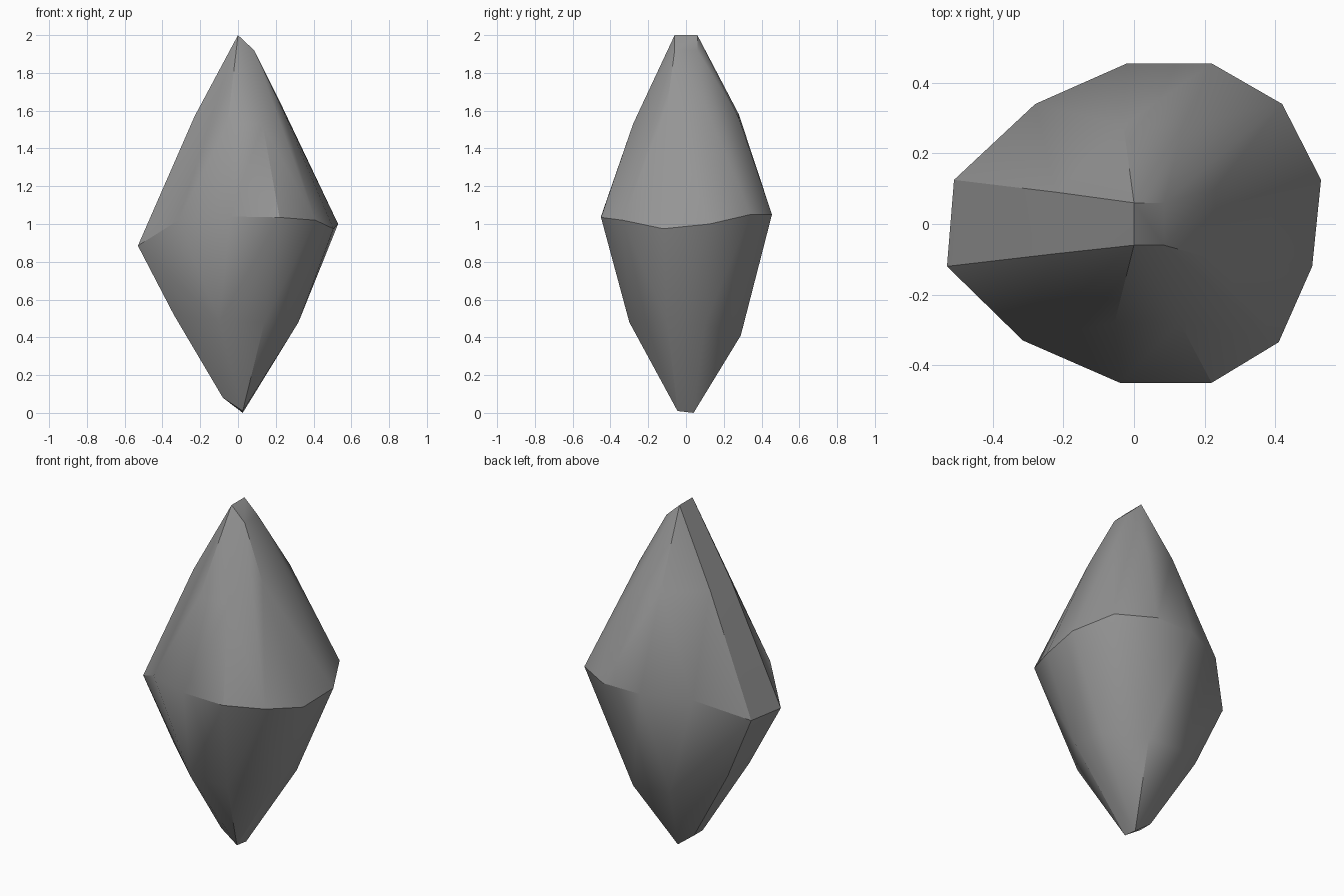
import bpy, bmesh, math

cube = bpy.data.objects.get("Cube")
if cube:
    bpy.data.objects.remove(cube, do_unlink=True)

# Corner points of the faceted stone, listed level by level
tip = [(0, .06, 2), (0, -.06, 2), (.085, .06, 1.92), (.085, -.06, 1.92)]
shoulder = [(-.23, -.085, 1.57), (-.22, .09, 1.57), (-.03, .28, 1.58), (.14, .28, 1.56),
            (.23, .1, 1.63), (.23, -.1, 1.62), (.13, -.28, 1.53), (-.055, -.28, 1.53)]
girdle = [(-.53, -.12, .885), (-.51, .125, .9), (-.28, .34, 1.04), (-.02, .455, 1.05),
          (.22, .455, 1.05), (.42, .34, 1.05), (.53, .125, 1), (.505, -.12, .975),
          (.41, -.335, 1.02), (.22, -.45, 1.035), (-.04, -.45, 1.04), (-.315, -.33, 1.02)]
belly = [(-.34, -.1, .52), (-.34, .1, .52), (-.1, .29, .43), (.14, .29, .41),
         (.31, .1, .47), (.32, -.1, .48), (.14, -.3, .48), (-.1, -.3, .48)]
foot = [(.025, .04, 0), (.025, -.045, .01), (-.08, .04, .08), (-.08, -.04, .08)]

# Wrap the levels in one closed skin
bm = bmesh.new()
for level in (tip, shoulder, girdle, belly, foot):
    for point in level:
        bm.verts.new(point)
hull = bmesh.ops.convex_hull(bm, input=bm.verts[:])
loose = [v for v in bm.verts if not v.link_faces]
bmesh.ops.delete(bm, geom=loose, context='VERTS')
bmesh.ops.recalc_face_normals(bm, faces=bm.faces[:])
mesh = bpy.data.meshes.new("crystal_stone")
bm.to_mesh(mesh)
bm.free()
stone = bpy.data.objects.new("crystal_stone", mesh)
bpy.context.collection.objects.link(stone)

# Plain grey stone
grey = bpy.data.materials.new("stone_grey")
grey.use_nodes = True
colour = (.3, .3, .3, 1)
grey.diffuse_color = colour
grey.node_tree.nodes["Principled BSDF"].inputs["Base Color"].default_value = colour
mesh.materials.append(grey)

# Soft shading that keeps the strong creases
bpy.ops.object.select_all(action='DESELECT')
stone.select_set(True)
bpy.context.view_layer.objects.active = stone
bpy.ops.object.shade_smooth_by_angle(angle=math.radians(30))
